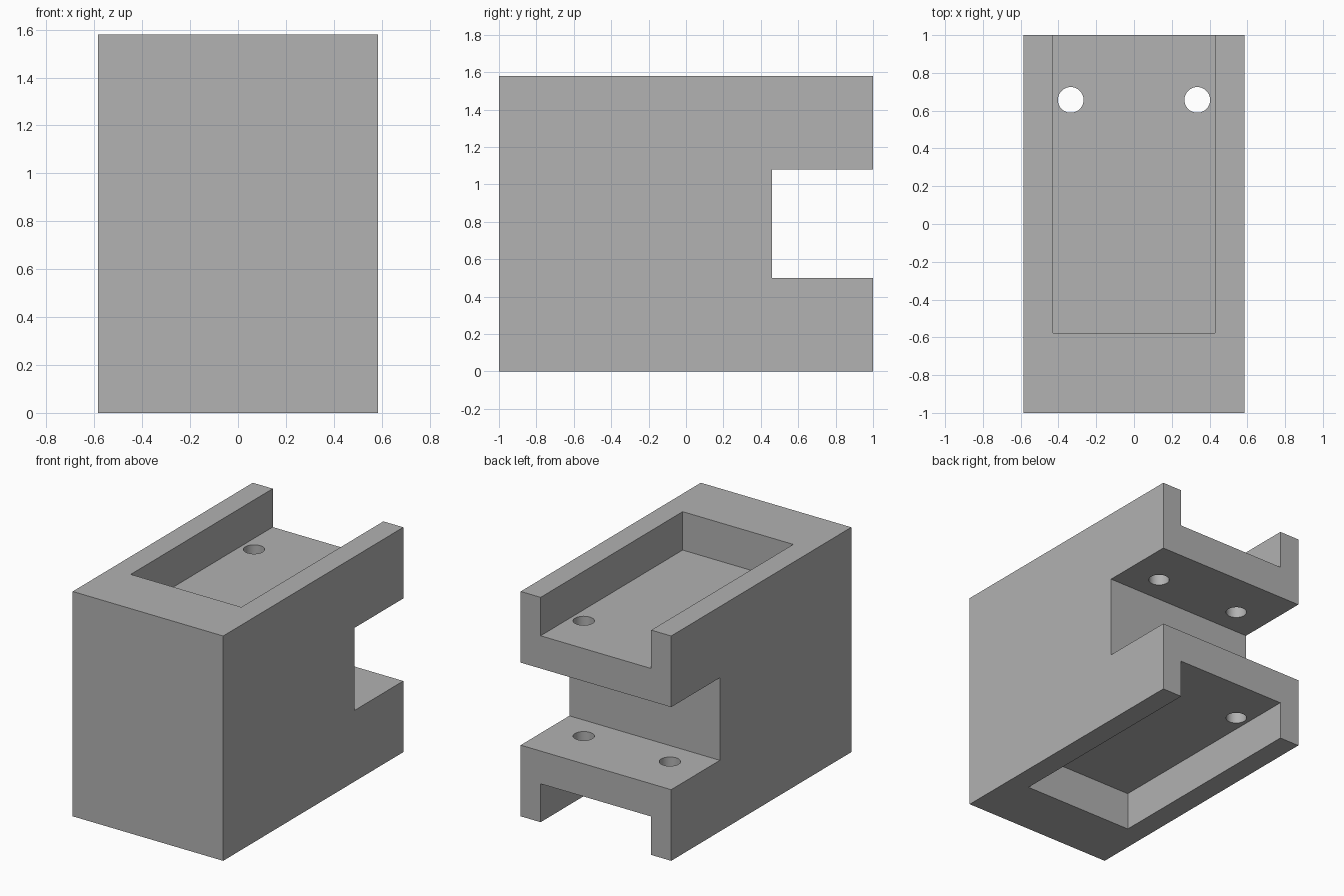
import bpy
import bmesh
import math
from mathutils import Matrix, Vector

if "Cube" in bpy.data.objects:
    bpy.data.objects.remove(bpy.data.objects["Cube"], do_unlink=True)

HALF_W, HEIGHT = 0.585, 1.58
SLOT_Y, SLOT_LOW, SLOT_HIGH = 0.46, 0.50, 1.08
POCKET_HALF_W, POCKET_Y, DEPTH = 0.43, -0.577, 0.27
HOLE_X, HOLE_Y, HOLE_R = 0.335, 0.657, 0.068

grey = bpy.data.materials.new("plain grey")
grey.use_nodes = True
colour = (0.445, 0.445, 0.445, 1)
grey.diffuse_color = colour
grey.node_tree.nodes["Principled BSDF"].inputs["Base Color"].default_value = colour


def make_object(name, bm):
    bmesh.ops.recalc_face_normals(bm, faces=bm.faces)
    mesh = bpy.data.meshes.new(name)
    bm.to_mesh(mesh)
    bm.free()
    mesh.materials.append(grey)
    obj = bpy.data.objects.new(name, mesh)
    bpy.context.collection.objects.link(obj)
    return obj


def box(name, low, high):
    low, high = Vector(low), Vector(high)
    bm = bmesh.new()
    bmesh.ops.create_cube(bm, size=1, matrix=Matrix.Translation((low + high) / 2)
                          @ Matrix.Diagonal((high - low).to_4d()))
    return make_object(name, bm)


def hole(name, x):
    bm = bmesh.new()
    bmesh.ops.create_cone(bm, cap_ends=True, segments=48, radius1=HOLE_R,
                          radius2=HOLE_R, depth=3,
                          matrix=Matrix.Translation((x, HOLE_Y, HEIGHT / 2)))
    return make_object(name, bm)


# Block: side profile with the rear slot, extruded across the width
profile = [(-1, 0), (1, 0), (1, SLOT_LOW), (SLOT_Y, SLOT_LOW),
           (SLOT_Y, SLOT_HIGH), (1, SLOT_HIGH), (1, HEIGHT), (-1, HEIGHT)]
bm = bmesh.new()
side = bm.faces.new([bm.verts.new((-HALF_W, y, z)) for y, z in profile])
extruded = bmesh.ops.extrude_face_region(bm, geom=[side], use_keep_orig=True)
bmesh.ops.translate(bm, vec=(2 * HALF_W, 0, 0),
                    verts=[v for v in extruded["geom"] if isinstance(v, bmesh.types.BMVert)])
block = make_object("slotted_block", bm)

# Open-backed pockets in top and bottom, and two vertical screw holes
cutters = [
    box("top_pocket_cutter", (-POCKET_HALF_W, POCKET_Y, HEIGHT - DEPTH),
        (POCKET_HALF_W, 1.2, HEIGHT + 0.2)),
    box("bottom_pocket_cutter", (-POCKET_HALF_W, POCKET_Y, -0.2),
        (POCKET_HALF_W, 1.2, DEPTH)),
    hole("left_hole_cutter", HOLE_X),
    hole("right_hole_cutter", -HOLE_X),
]
bpy.ops.object.select_all(action="DESELECT")
bpy.context.view_layer.objects.active = block
block.select_set(True)
for cutter in cutters:
    cut = block.modifiers.new(cutter.name, "BOOLEAN")
    cut.operation = "DIFFERENCE"
    cut.solver = "EXACT"
    cut.object = cutter
    bpy.ops.object.modifier_apply(modifier=cut.name)
for cutter in cutters:
    bpy.data.objects.remove(cutter, do_unlink=True)

# Smooth hole walls, crisp block edges
bpy.ops.object.shade_smooth_by_angle(angle=math.radians(30))
